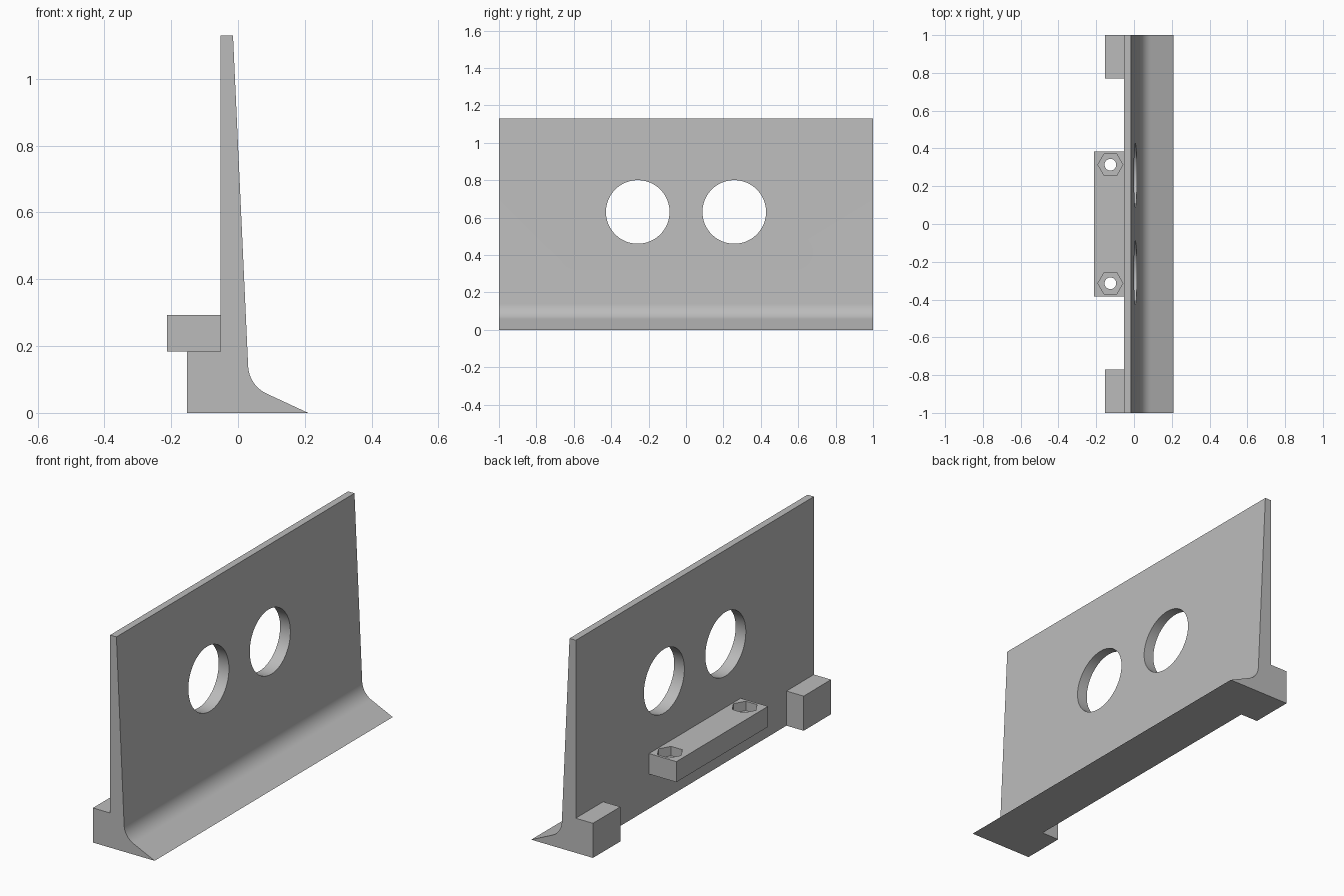
import bpy, bmesh, math
from mathutils import Vector, Matrix

default = bpy.data.objects.get("Cube")
if default:
    bpy.data.objects.remove(default)

grey = bpy.data.materials.new("plain grey")
grey.use_nodes = True
grey.diffuse_color = (0.5, 0.5, 0.5, 1)
grey.node_tree.nodes["Principled BSDF"].inputs["Base Color"].default_value = (0.5, 0.5, 0.5, 1)


def add_object(name, bm):
    bmesh.ops.recalc_face_normals(bm, faces=bm.faces)
    mesh = bpy.data.meshes.new(name)
    bm.to_mesh(mesh)
    bm.free()
    mesh.materials.append(grey)
    obj = bpy.data.objects.new(name, mesh)
    bpy.context.collection.objects.link(obj)
    return obj


def box(name, low, high):
    bm = bmesh.new()
    low, high = Vector(low), Vector(high)
    size = Matrix.Diagonal((high - low).to_4d())
    bmesh.ops.create_cube(bm, size=1, matrix=Matrix.Translation((low + high) / 2) @ size)
    return add_object(name, bm)


def prism(name, centre, radius, depth, sides, axis="Z"):
    bm = bmesh.new()
    turn = Matrix.Rotation(math.pi / 2, 4, "Y") if axis == "X" else Matrix()
    bmesh.ops.create_cone(bm, cap_ends=True, segments=sides, radius1=radius, radius2=radius,
                          depth=depth, matrix=Matrix.Translation(centre) @ turn)
    return add_object(name, bm)


def combine(target, tool, operation):
    mod = target.modifiers.new("join", "BOOLEAN")
    mod.operation, mod.solver, mod.object = operation, "EXACT", tool
    bpy.context.view_layer.objects.active = target
    bpy.ops.object.modifier_apply(modifier=mod.name)
    bpy.data.objects.remove(tool)


def fillet(before, corner, after, reach, steps):
    """Points of an arc tangent to both lines that meet at the corner."""
    a, b = (before - corner).normalized(), (after - corner).normalized()
    half = a.angle(b) / 2
    centre = corner + (a + b).normalized() * reach / math.cos(half)
    start, end = corner + a * reach - centre, corner + b * reach - centre
    sweep = math.pi - 2 * half
    return [centre + (start * math.sin(sweep * (1 - i / steps)) + end * math.sin(sweep * i / steps))
            / math.sin(sweep) for i in range(steps + 1)]


# Tapered wall with a curved run-out to the toe
toe, corner, top = Vector((0.21, 0, 0)), Vector((0.033, 0, 0.082)), Vector((-0.015, 0, 1.13))
profile = [Vector((-0.052, 0, 0)), toe, *fillet(toe, corner, top, 0.058, 16),
           top, Vector((-0.052, 0, 1.13))]
bm = bmesh.new()
face = bm.faces.new([bm.verts.new(p - Vector((0, 1, 0))) for p in profile])
extruded = bmesh.ops.extrude_face_region(bm, geom=[face])["geom"]
bmesh.ops.translate(bm, vec=(0, 2, 0), verts=[v for v in extruded if isinstance(v, bmesh.types.BMVert)])
wall = add_object("wall", bm)

# Feet at both ends of the back side
for low_y, high_y in ((-1, -0.77), (0.77, 1)):
    combine(wall, box("foot", (-0.153, low_y, 0), (-0.035, high_y, 0.184)), "UNION")

# Bolt bracket
combine(wall, box("bracket", (-0.213, -0.385, 0.184), (-0.035, 0.385, 0.293)), "UNION")

# Round windows, hexagonal nut pockets and bolt holes
for side in (-1, 1):
    combine(wall, prism("window_cutter", (0, side * 0.258, 0.63), 0.17, 0.5, 96, "X"), "DIFFERENCE")
    bolt_y = side * 0.314
    pocket = prism("pocket_cutter", (-0.125, bolt_y, 0.293), 0.066, 0.1, 6)
    # Corners of the nut pocket point along x
    if abs(pocket.data.vertices[0].co.x + 0.125) < 0.01:
        pocket.data.transform(Matrix.Translation((-0.125, bolt_y, 0)) @ Matrix.Rotation(math.pi / 6, 4, "Z")
                              @ Matrix.Translation((0.125, -bolt_y, 0)))
    combine(wall, pocket, "DIFFERENCE")
    combine(wall, prism("bolt_cutter", (-0.125, bolt_y, 0.24), 0.031, 0.3, 40), "DIFFERENCE")

bpy.ops.object.select_all(action="DESELECT")
wall.select_set(True)
bpy.context.view_layer.objects.active = wall
bpy.ops.object.shade_smooth_by_angle(angle=math.radians(25))
